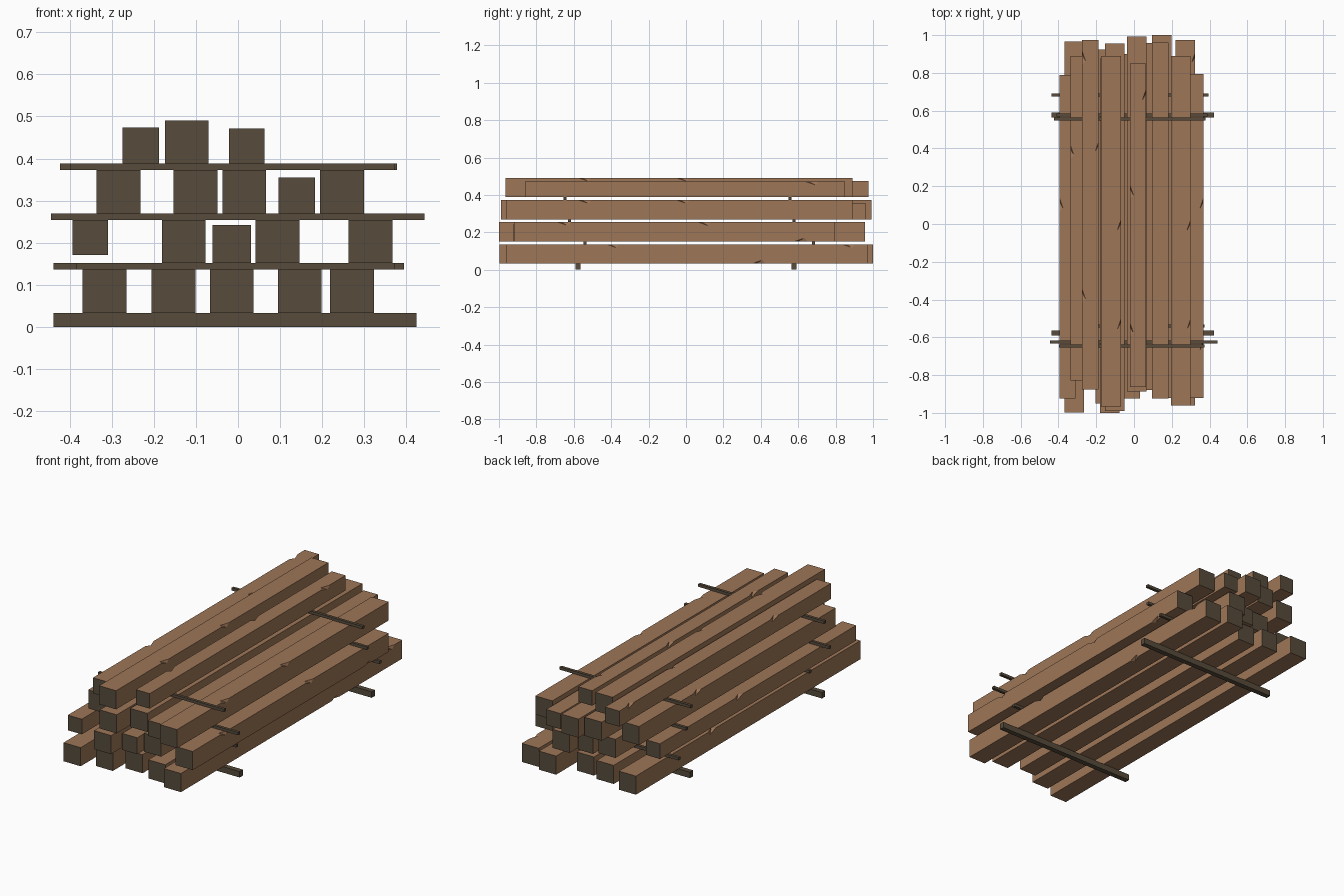
import bpy, bmesh

if "Cube" in bpy.data.objects:
    bpy.data.objects.remove(bpy.data.objects["Cube"])


def material(name, rgb):
    m = bpy.data.materials.new(name)
    m.diffuse_color = (*rgb, 1)
    m.use_nodes = True
    m.node_tree.nodes["Principled BSDF"].inputs["Base Color"].default_value = m.diffuse_color
    return m


WOOD = material("sawn wood", (0.34, 0.18, 0.095))
DARK = material("dark end grain", (0.095, 0.070, 0.044))
FULL = 0.104                      # standard square timber section
BEARER, STEP, THIN = 0.033, 0.1183, 0.0155   # bearer height, layer pitch, spacer


def finish(name, bm, mats):
    bmesh.ops.recalc_face_normals(bm, faces=bm.faces)
    me = bpy.data.meshes.new(name)
    bm.to_mesh(me)
    bm.free()
    for m in mats:
        me.materials.append(m)
    ob = bpy.data.objects.new(name, me)
    bpy.context.collection.objects.link(ob)


def beam(layer, x, y0, y1, size=FULL, left=(), right=(), low=(), hung=False):
    """Square timber along y. left / right / low list the y positions of
    splinters missing from the upper left, upper right and lower right edge."""
    bm = bmesh.new()
    z = BEARER + STEP * layer + (FULL - size if hung else 0)
    X, Z = {-1: x - size / 2, 1: x + size / 2}, {-1: z, 1: z + size - 0.001}
    corners = [(-1, -1), (1, -1), (1, 1), (-1, 1)]
    chips = {(-1, 1): left, (1, 1): right, (1, -1): low}
    front = {c: bm.verts.new((X[c[0]], y0, Z[c[1]])) for c in corners}
    back = {c: bm.verts.new((X[c[0]], y1, Z[c[1]])) for c in corners}
    on_x, on_z = {}, {}           # each edge as seen on its upright / level side
    for c in corners:
        sx, sz = c
        on_x[c], on_z[c] = [front[c]], [front[c]]
        for y in sorted(chips.get(c, ())):
            h, d = 0.035, 0.018
            a = bm.verts.new((X[sx], y - h, Z[sz]))
            b = bm.verts.new((X[sx], y + h, Z[sz]))
            q = bm.verts.new((X[sx] - sx * d, y - h / 2, Z[sz]))
            r = bm.verts.new((X[sx], y + h / 2, Z[sz] - sz * d))
            on_x[c] += [a, r, b]
            on_z[c] += [a, q, b]
            bm.faces.new((a, q, r))
            bm.faces.new((b, r, q))
        on_x[c].append(back[c])
        on_z[c].append(back[c])
    for s in (-1, 1):
        bm.faces.new(on_x[(s, -1)] + on_x[(s, 1)][::-1])
        bm.faces.new(on_z[(-1, s)] + on_z[(1, s)][::-1])
    for end in (front, back):
        bm.faces.new([end[c] for c in corners]).material_index = 1
    finish(("bottom", "second", "third", "top")[layer] + "_beam", bm, [WOOD, DARK])


def stick(name, x0, x1, y, width, top, height):
    bm = bmesh.new()
    bmesh.ops.create_cube(bm, size=1)
    for v in bm.verts:
        v.co = (x1 if v.co.x > 0 else x0, y + v.co.y * width,
                top + (v.co.z - 0.5) * height)
    finish(name, bm, [DARK])


def spacer(layer, x0, x1, y):
    stick("spacer_stick", x0, x1, y, 0.016, BEARER + STEP * layer, THIN)


# ground bearers
for y in (-0.577, 0.577):
    stick("ground_bearer", -0.438, 0.424, y, 0.028, BEARER, BEARER)

# bottom layer
beam(0, -0.317, -0.997, 0.965, left=[0.3])
beam(0, -0.153, -0.95, 0.925)
beam(0, -0.015, -0.887, 0.9)
beam(0, 0.147, -0.92, 1.0)
beam(0, 0.271, -0.96, 0.974, right=[-0.39, 0.87], low=[0.39])

# second layer
spacer(1, -0.384, 0.372, -0.541)
spacer(1, -0.438, 0.394, 0.682)
beam(1, -0.351, -0.925, 0.79, 0.085, left=[0.1], hung=True)
beam(1, -0.129, -1.0, 0.875)
beam(1, -0.015, -0.925, 0.9, 0.092)
beam(1, 0.094, -0.88, 0.957)
beam(1, 0.315, -0.92, 0.793, right=[-0.65, 0.1], low=[0.615])

# third layer
spacer(2, -0.445, 0.443, -0.624)
spacer(2, -0.41, 0.39, 0.577)
beam(2, -0.284, -0.828, 0.89, left=[0.38])
beam(2, -0.101, -0.99, 0.955)
beam(2, 0.015, -0.888, 0.992)
beam(2, 0.14, -0.923, 0.96, 0.087)
beam(2, 0.247, -0.96, 0.89, right=[-0.54, -0.015])

# top layer
spacer(3, -0.398, 0.373, -0.647)
spacer(3, -0.423, 0.378, 0.557)
beam(3, -0.231, -0.875, 0.975, 0.087, left=[0.88, -0.38], right=[0.4])
beam(3, -0.122, -0.965, 0.89, right=[-0.54, -0.015])
beam(3, 0.021, -0.862, 0.85, 0.084, left=[0.17, -0.56], right=[0.675])
